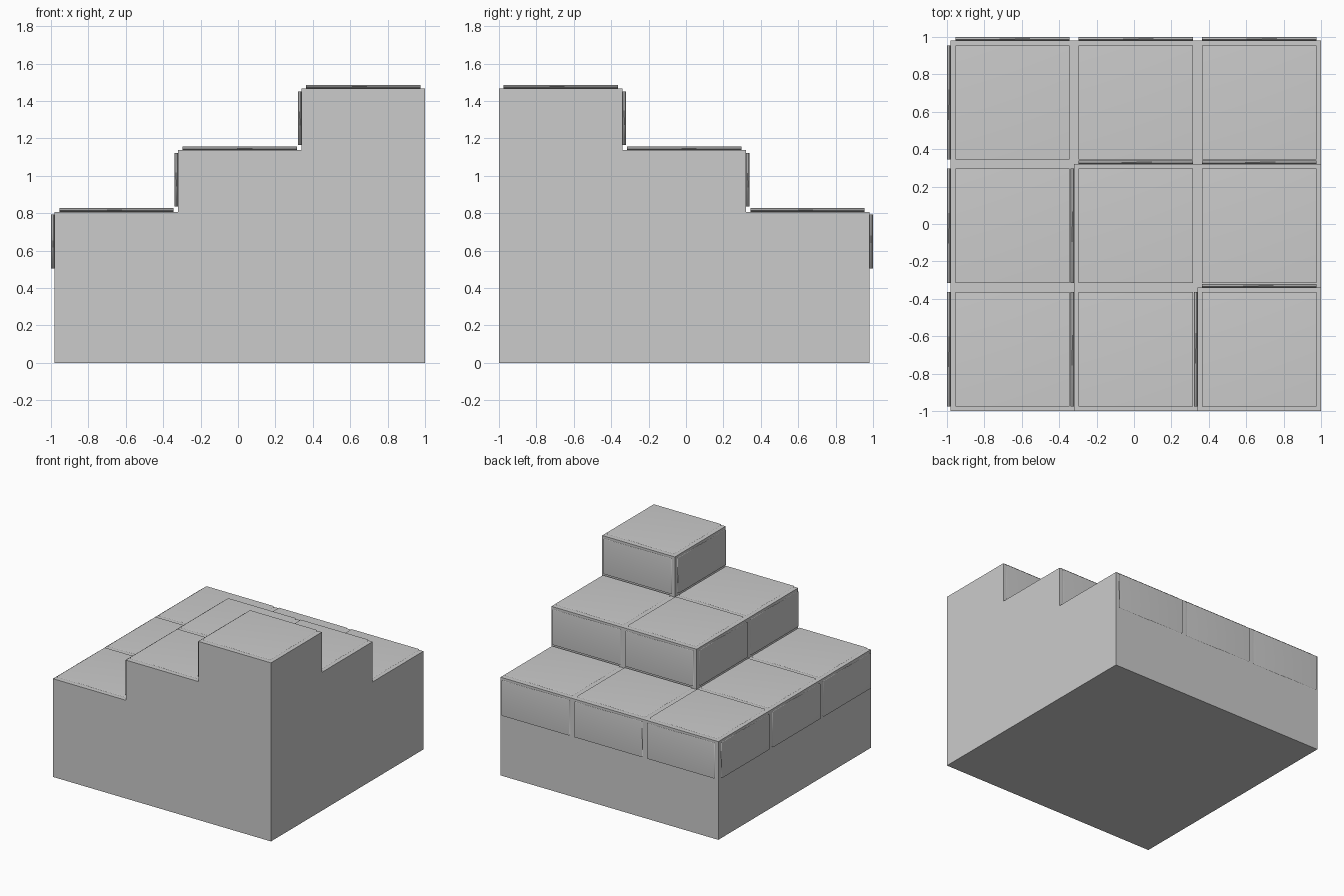
import bpy, bmesh
from mathutils import Vector

if "Cube" in bpy.data.objects:
    bpy.data.objects.remove(bpy.data.objects["Cube"])

X = [-0.98, -0.32, 0.34, 1.0]       # cell lines, left to right
Y = [-1.0, -0.34, 0.32, 0.98]       # cell lines, front to back
Z = [0.0, 0.807, 1.137, 1.467]      # terrace heights
GAP, THICK = 0.0245, 0.02           # tile margin and thickness


def level(i, j):
    """Number of stacked layers in a cell; the tall corner is front right."""
    return min(i, 2 - j) + 1


def filled(i, j, k):
    return 0 <= i < 3 and 0 <= j < 3 and 0 <= k < level(i, j)


def add_object(name, bm):
    mesh = bpy.data.meshes.new(name)
    bm.to_mesh(mesh)
    bm.free()
    obj = bpy.data.objects.new(name, mesh)
    bpy.context.collection.objects.link(obj)
    return obj


def add_tile(name, lo, hi):
    """Thin slab with softly shaded corners."""
    bm = bmesh.new()
    bmesh.ops.create_cube(bm, size=1)
    lo, hi = Vector(lo), Vector(hi)
    for v in bm.verts:
        v.co = (lo + hi) / 2 + v.co * (hi - lo)
    for f in bm.faces:
        f.smooth = True
    obj = add_object(name, bm)
    mod = obj.modifiers.new("soft_shading", 'WEIGHTED_NORMAL')
    mod.mode = 'FACE_AREA'


# Stepped core: outer faces of the filled cells only
bm = bmesh.new()
for i in range(3):
    for j in range(3):
        for k in range(level(i, j)):
            cell = (i, j, k)
            for axis in range(3):
                u, w = (axis + 1) % 3, (axis + 2) % 3
                for side in (0, 1):
                    near = list(cell)
                    near[axis] += 2 * side - 1
                    if filled(*near):
                        continue
                    corners = []
                    for a, b in ((0, 0), (1, 0), (1, 1), (0, 1)):
                        p = list(cell)
                        p[axis] += side
                        p[u] += a
                        p[w] += b
                        corners.append(bm.verts.new((X[p[0]], Y[p[1]], Z[p[2]])))
                    bm.faces.new(corners if side else corners[::-1])
bmesh.ops.remove_doubles(bm, verts=bm.verts[:], dist=1e-4)
bmesh.ops.dissolve_limit(bm, angle_limit=0.01, verts=bm.verts[:], edges=bm.edges[:])
bmesh.ops.recalc_face_normals(bm, faces=bm.faces[:])
add_object("stepped_core", bm)

# Tiles: one on each tread, plus risers on exposed left and back faces
for i in range(3):
    for j in range(3):
        n = level(i, j)
        x0, x1 = X[i] + GAP, X[i + 1] - GAP
        y0, y1 = Y[j] + GAP, Y[j + 1] - GAP
        top = Z[n]
        z0, z1 = top - 0.302, top - 0.015
        add_tile(f"tread_tile_{i}_{j}", (x0, y0, top), (x1, y1, top + THICK))
        if not filled(i - 1, j, n - 1):
            add_tile(f"left_riser_tile_{i}_{j}", (X[i] - THICK, y0, z0), (X[i], y1, z1))
        if not filled(i, j + 1, n - 1):
            add_tile(f"back_riser_tile_{i}_{j}", (x0, Y[j + 1], z0), (x1, Y[j + 1] + THICK, z1))
